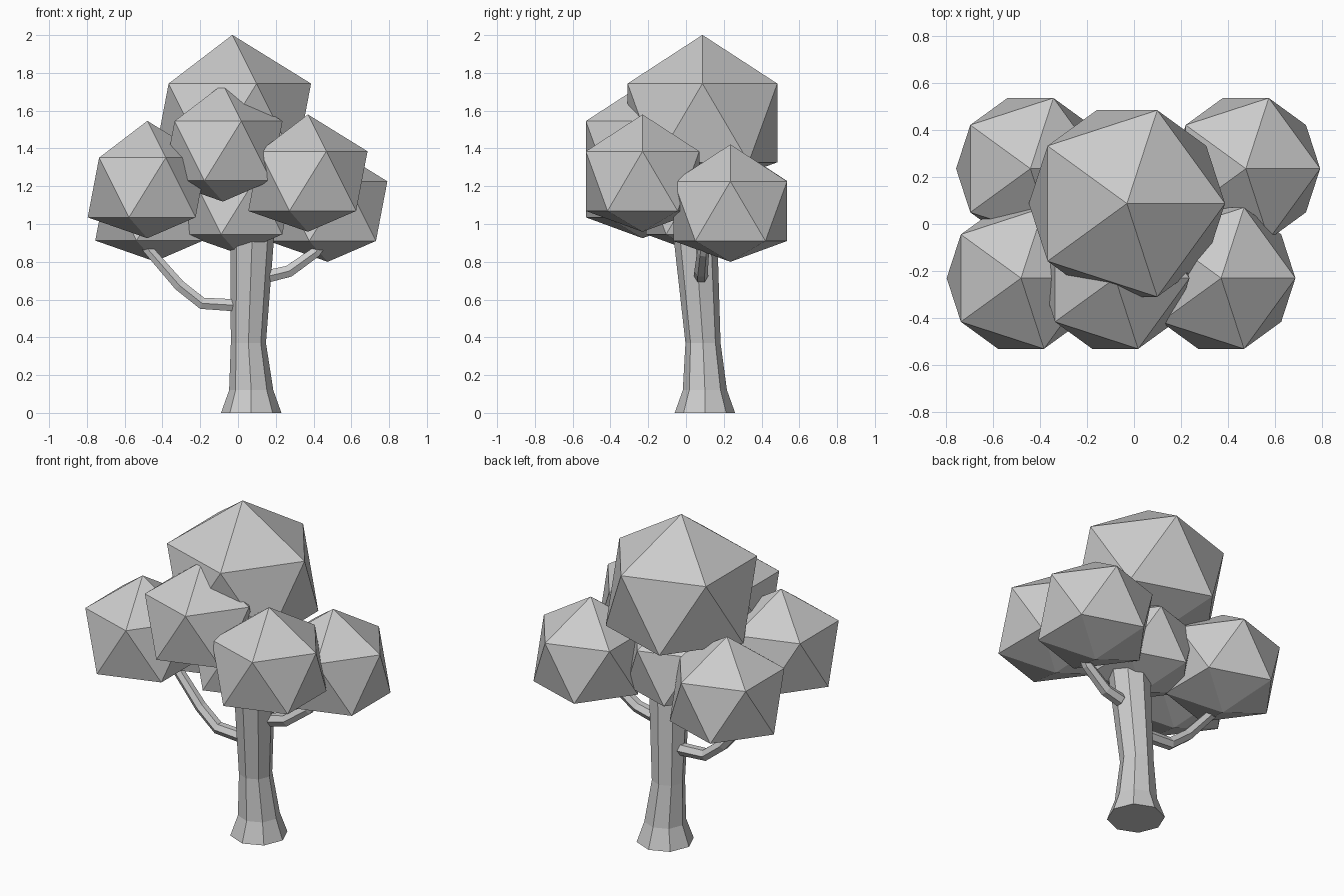
import bpy, bmesh
from math import cos, sin, pi
from mathutils import Vector

if "Cube" in bpy.data.objects:
    bpy.data.objects.remove(bpy.data.objects["Cube"])


def finish(name, bm):
    mesh = bpy.data.meshes.new(name)
    bmesh.ops.recalc_face_normals(bm, faces=bm.faces)
    bm.to_mesh(mesh)
    bm.free()
    obj = bpy.data.objects.new(name, mesh)
    bpy.context.collection.objects.link(obj)
    return obj


def loft(name, path, sides, upright=False):
    """Faceted tube through (x, y, z, radius) stations."""
    bm = bmesh.new()
    pts = [Vector(p[:3]) for p in path]
    rings = []
    for i, p in enumerate(pts):
        if upright:
            u, v = Vector((1, 0, 0)), Vector((0, 1, 0))
        else:
            t = (pts[min(i + 1, len(pts) - 1)] - pts[max(i - 1, 0)]).normalized()
            v = t.cross(Vector((0, 1, 0))).normalized()
            u = v.cross(t)
        r = path[i][3]
        rings.append([bm.verts.new(p + r * (u * cos(2 * pi * k / sides) + v * sin(2 * pi * k / sides)))
                      for k in range(sides)])
    for a, b in zip(rings, rings[1:]):
        for k in range(sides):
            n = (k + 1) % sides
            bm.faces.new((a[k], a[n], b[n], b[k]))
    bm.faces.new(rings[0])
    bm.faces.new(rings[-1])
    return finish(name, bm)


def leaf_clump(name, centre, radius):
    """Icosahedron with a flattened underside."""
    bm = bmesh.new()
    bmesh.ops.create_icosphere(bm, subdivisions=1, radius=radius)
    min(bm.verts, key=lambda v: v.co.z).co.z = -0.76 * radius
    obj = finish(name, bm)
    obj.location = centre


# Trunk: flared foot, narrow waist, widening into the crown
loft("trunk", [(0.07, 0.10, 0, 0.16), (0.07, 0.10, 0.12, 0.117),
               (0.055, 0.09, 0.37, 0.093), (0.075, 0.05, 0.93, 0.116),
               (0.075, 0.05, 1.05, 0.118)], 8, upright=True)

# Side branches
loft("left_branch", [(-0.02, 0.08, 0.57, 0.037), (-0.19, 0.08, 0.58, 0.036),
                     (-0.31, 0.085, 0.675, 0.034), (-0.48, 0.09, 0.87, 0.03),
                     (-0.52, 0.10, 0.96, 0.028)], 6)
loft("right_branch", [(0.165, 0.08, 0.725, 0.038), (0.27, 0.08, 0.75, 0.036),
                      (0.41, 0.09, 0.85, 0.032), (0.47, 0.10, 0.93, 0.028)], 6)

# Foliage
leaf_clump("crown_foliage", (-0.03, 0.087, 1.535), 0.466)
leaf_clump("core_foliage", (0.0, 0.065, 1.09), 0.324)
for name, centre in {
    "left_front_foliage": (-0.48, -0.23, 1.193),
    "centre_front_foliage": (-0.08, -0.23, 1.387),
    "right_front_foliage": (0.37, -0.23, 1.227),
    "right_back_foliage": (0.475, 0.235, 1.068),
    "left_back_foliage": (-0.44, 0.235, 1.07),
}.items():
    leaf_clump(name, centre, 0.353)
